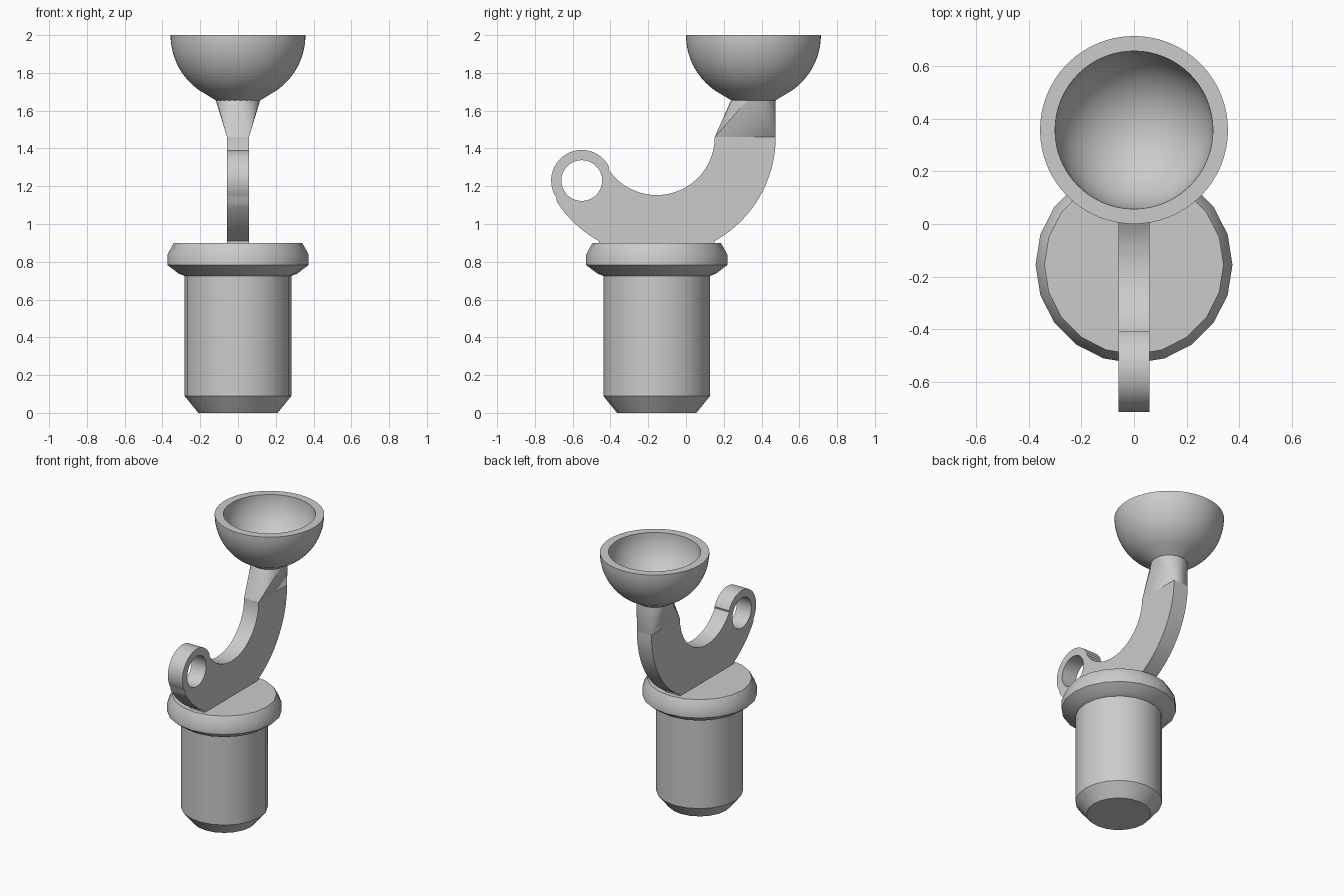
import bpy, bmesh
from math import sin, cos, pi, radians
from mathutils import Vector

cube = bpy.data.objects.get("Cube")
if cube:
    bpy.data.objects.remove(cube, do_unlink=True)

grey = bpy.data.materials.new("plain grey")
grey.use_nodes = True
colour = (0.6, 0.6, 0.6, 1)
grey.diffuse_color = colour
grey.node_tree.nodes["Principled BSDF"].inputs["Base Color"].default_value = colour


def finish(obj, angle):
    bpy.ops.object.select_all(action='DESELECT')
    obj.select_set(True)
    bpy.context.view_layer.objects.active = obj
    bpy.ops.object.shade_smooth_by_angle(angle=radians(angle))


def add_mesh(name, bm, angle=30):
    bmesh.ops.remove_doubles(bm, verts=bm.verts, dist=0.0005)
    bmesh.ops.recalc_face_normals(bm, faces=bm.faces)
    mesh = bpy.data.meshes.new(name)
    bm.to_mesh(mesh)
    bm.free()
    mesh.materials.append(grey)
    obj = bpy.data.objects.new(name, mesh)
    bpy.context.collection.objects.link(obj)
    finish(obj, angle)
    return obj


def lathe(name, profile, y, sides):
    bm = bmesh.new()
    verts = [bm.verts.new((r, y, z)) for r, z in profile]
    edges = [bm.edges.new(pair) for pair in zip(verts, verts[1:])]
    bmesh.ops.spin(bm, geom=verts + edges, cent=(0, y, 0), axis=(0, 0, 1),
                   angle=2 * pi, steps=sides)
    return add_mesh(name, bm)


def arc(cy, cz, r, start, end, steps):
    angles = [radians(start + (end - start) * i / steps) for i in range(steps + 1)]
    return [(cy + r * cos(a), cz + r * sin(a)) for a in angles]


BASE_Y, CUP_Y, BEND_Z = -0.155, 0.357, 1.46
HALF = 0.058

# Plug with chamfered foot and flared collar
lathe("plug_base", [(0, 0), (0.21, 0), (0.283, 0.09), (0.283, 0.725), (0.315, 0.738),
                    (0.374, 0.783), (0.374, 0.838), (0.34, 0.9), (0, 0.9)], BASE_Y, 20)

# Hollow hemispherical cup with a flat rim
cup = [(0, 1.655), (0.118, 1.655)]
cup += arc(0, 2, 0.357, -55, 0, 16)
cup += arc(0, 2, 0.3, 0, -90, 24)
lathe("cup", cup, CUP_Y, 64)

# Curved arm with a pierced eye at its front end
eye = (-0.552, 1.23)
outline = arc(BASE_Y, BEND_Z, 0.63, 0, -61, 20)
outline += [(0.15, 0.89), (-0.46, 0.89)]
outline += arc(BASE_Y, BEND_Z, 0.63, -119, -147, 8)
outline += arc(*eye, 0.162, 214, 26, 28)
outline += arc(BASE_Y, BEND_Z, 0.307, 214, 360, 32)
hole = arc(*eye, 0.108, 0, 350, 35)

curve = bpy.data.curves.new("arm_outline", 'CURVE')
curve.dimensions = '2D'
curve.fill_mode = 'BOTH'
curve.extrude = HALF
for points in (outline, hole):
    spline = curve.splines.new('POLY')
    spline.points.add(len(points) - 1)
    for point, (y, z) in zip(spline.points, points):
        point.co = (y, z, 0, 1)
    spline.use_cyclic_u = True
helper = bpy.data.objects.new("arm_outline", curve)
bpy.context.collection.objects.link(helper)
bpy.context.view_layer.update()
graph = bpy.context.evaluated_depsgraph_get()
flat = bpy.data.meshes.new_from_object(helper.evaluated_get(graph))
bm = bmesh.new()
bm.from_mesh(flat)
bpy.data.objects.remove(helper, do_unlink=True)
bpy.data.meshes.remove(flat)
for v in bm.verts:
    v.co = Vector((v.co.z, v.co.x, v.co.y))
for f in bm.faces:
    f.material_index = 0
add_mesh("curved_arm", bm)

# Neck blending the rectangular arm end into the round cup foot
bm = bmesh.new()
for x in (-HALF, HALF):
    for y in (BASE_Y + 0.307, BASE_Y + 0.63):
        bm.verts.new((x, y, BEND_Z))
for x, y in arc(0, CUP_Y, 0.118, 0, 345, 23):
    bm.verts.new((x, y, 1.657))
bmesh.ops.convex_hull(bm, input=bm.verts)
add_mesh("neck", bm, 20)
